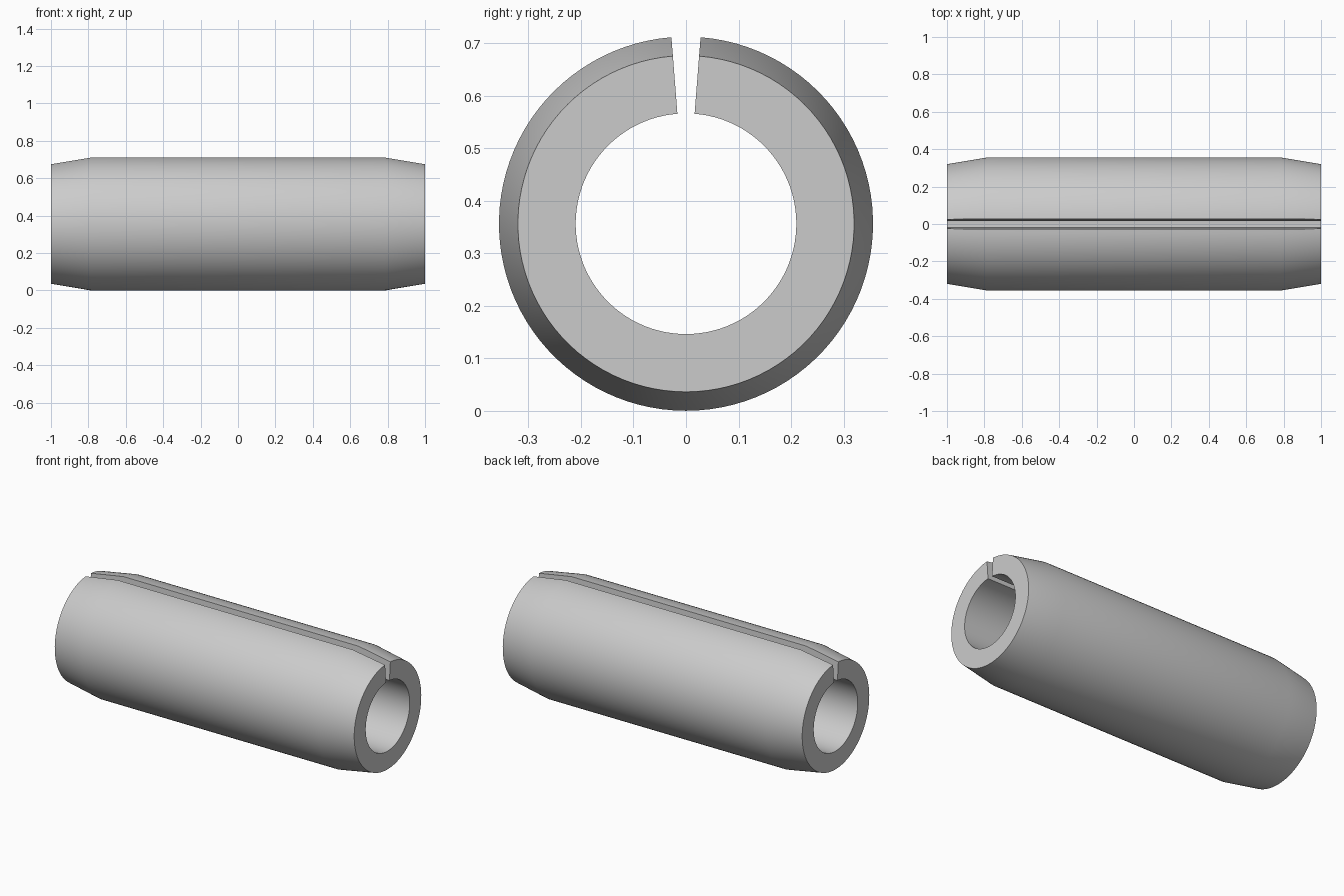
import bpy, bmesh, math
from mathutils import Matrix, Vector

cube = bpy.data.objects.get("Cube")
if cube:
    bpy.data.objects.remove(cube, do_unlink=True)

OUTER, END, BORE = 0.356, 0.32, 0.21   # radii
HALF, SHOULDER = 1.0, 0.785            # half length, start of the tapered end
SLIT = 0.078                           # half angle of the slit
STEPS = 96

# Steel grey material
steel = bpy.data.materials.new("steel_grey")
steel.use_nodes = True
colour = (0.6, 0.6, 0.6, 1)
steel.diffuse_color = colour
steel.node_tree.nodes["Principled BSDF"].inputs["Base Color"].default_value = colour

# Wall section, placed at one edge of the slit
section = [(-HALF, BORE), (-HALF, END), (-SHOULDER, OUTER),
           (SHOULDER, OUTER), (HALF, END), (HALF, BORE)]
bm = bmesh.new()
turn = Matrix.Rotation(SLIT, 3, 'X')
start = bm.faces.new([bm.verts.new(turn @ Vector((x, 0, r))) for x, r in section])

# Sweep the section round the axis to the other edge, keeping both slit walls
swept = bmesh.ops.spin(bm, geom=[start] + start.edges[:] + start.verts[:],
                       cent=(0, 0, 0), axis=(1, 0, 0),
                       angle=2 * (math.pi - SLIT), steps=STEPS, use_duplicate=False)
if not start.is_valid or not any(len(e.link_faces) == 1 for e in bm.edges):
    pass
else:
    # Close any slit wall left open by the sweep
    bmesh.ops.holes_fill(bm, edges=[e for e in bm.edges if len(e.link_faces) == 1], sides=0)
bmesh.ops.recalc_face_normals(bm, faces=bm.faces)
bmesh.ops.translate(bm, verts=bm.verts, vec=(0, 0, OUTER))

mesh = bpy.data.meshes.new("slotted_sleeve")
bm.to_mesh(mesh)
bm.free()
mesh.materials.append(steel)
sleeve = bpy.data.objects.new("slotted_sleeve", mesh)
bpy.context.collection.objects.link(sleeve)

# Smooth round surfaces with crisp end and slit edges
bpy.ops.object.select_all(action='DESELECT')
sleeve.select_set(True)
bpy.context.view_layer.objects.active = sleeve
bpy.ops.object.shade_smooth_by_angle(angle=math.radians(30))
